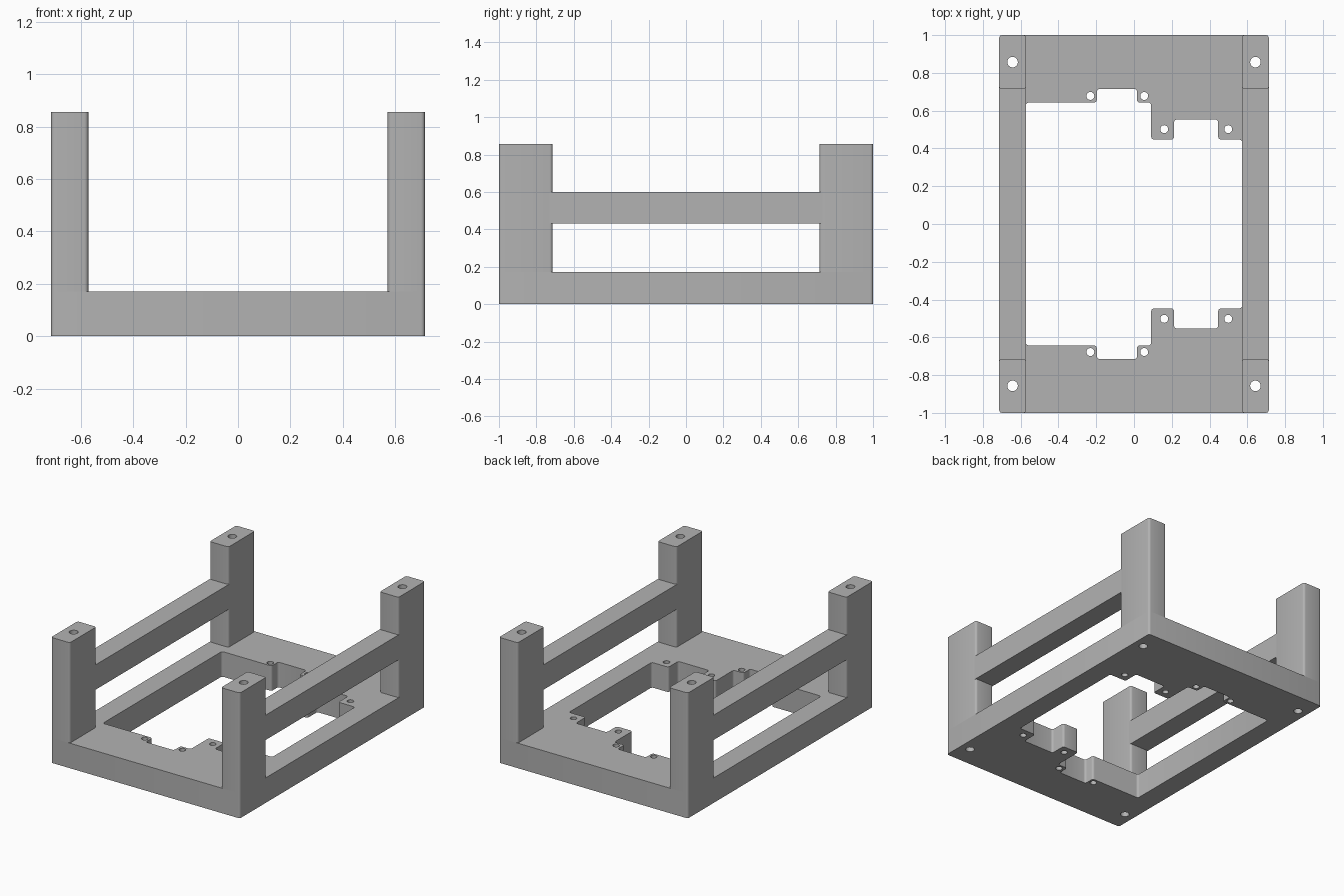
import bpy, bmesh, math
from mathutils import Vector

default = bpy.data.objects.get("Cube")
if default:
    bpy.data.objects.remove(default, do_unlink=True)

# Overall dimensions
HALF_X, HALF_Y = 0.714, 1.0
IN_X, IN_Y = 0.572, 0.714
BASE_TOP, RAIL_LOW, RAIL_HIGH, POST_TOP = 0.171, 0.43, 0.6, 0.857
RADIUS = 0.015

grey = bpy.data.materials.new("plain_grey")
grey.use_nodes = True
colour = (0.448, 0.448, 0.448, 1)
grey.diffuse_color = colour
grey.node_tree.nodes["Principled BSDF"].inputs["Base Color"].default_value = colour


def rounded(points, r=RADIUS, steps=4):
    """Round every right-angled corner of a closed outline."""
    out = []
    pts = [Vector(p) for p in points]
    for i, p in enumerate(pts):
        u = (pts[i - 1] - p).normalized()
        v = (pts[(i + 1) % len(pts)] - p).normalized()
        centre = p + (u + v) * r
        for k in range(steps + 1):
            a = math.pi / 2 * k / steps
            out.append(centre - (v * math.cos(a) + u * math.sin(a)) * r)
    return out


def circle(x, y, r, n=24):
    return [Vector((x + r * math.cos(math.tau * k / n),
                    y + r * math.sin(math.tau * k / n))) for k in range(n)]


def rectangle(x0, x1, y0, y1):
    return [(x0, y0), (x1, y0), (x1, y1), (x0, y1)]


def prism(name, outlines, z0, z1):
    """Extrude an outer outline, with the further outlines as through holes."""
    curve = bpy.data.curves.new(name, 'CURVE')
    curve.dimensions = '2D'
    curve.fill_mode = 'BOTH'
    curve.extrude = (z1 - z0) / 2
    for outline in outlines:
        spline = curve.splines.new('POLY')
        spline.points.add(len(outline) - 1)
        for point, co in zip(spline.points, outline):
            point.co = (co[0], co[1], 0, 1)
        spline.use_cyclic_u = True
    temp = bpy.data.objects.new(name + "_outline", curve)
    mesh = bpy.data.meshes.new_from_object(temp)
    bpy.data.objects.remove(temp)
    bpy.data.curves.remove(curve)

    bm = bmesh.new()
    bm.from_mesh(mesh)
    bmesh.ops.remove_doubles(bm, verts=bm.verts, dist=1e-5)
    bmesh.ops.translate(bm, verts=bm.verts, vec=(0, 0, (z0 + z1) / 2))
    bmesh.ops.recalc_face_normals(bm, faces=bm.faces)
    bm.to_mesh(mesh)
    bm.free()
    mesh.materials.clear()
    mesh.materials.append(grey)

    ob = bpy.data.objects.new(name, mesh)
    bpy.context.collection.objects.link(ob)
    bpy.ops.object.select_all(action='DESELECT')
    ob.select_set(True)
    bpy.context.view_layer.objects.active = ob
    bpy.ops.object.shade_smooth_by_angle(angle=math.radians(35))
    return ob


# Stepped opening: back edge, mirrored to the front edge
back_edge = [(-IN_X, 0.643), (-0.197, 0.643), (-0.197, 0.715), (0.016, 0.715),
             (0.016, 0.643), (0.091, 0.643), (0.091, 0.447), (0.212, 0.447),
             (0.212, 0.553), (0.446, 0.553), (0.446, 0.447), (IN_X, 0.447)]
opening = back_edge + [(x, -y) for x, y in reversed(back_edge)]

# Base plate with opening, mounting holes and post holes
POST_HOLE = (0.643, 0.857, 0.028)
mounts = [(-0.231, 0.678), (0.054, 0.678), (0.16, 0.502), (0.499, 0.502)]
holes = [circle(x, s * y, 0.021) for x, y in mounts for s in (-1, 1)]
holes += [circle(sx * POST_HOLE[0], sy * POST_HOLE[1], POST_HOLE[2])
          for sx in (-1, 1) for sy in (-1, 1)]
prism("base_plate",
      [rounded(rectangle(-HALF_X, HALF_X, -HALF_Y, HALF_Y)), rounded(opening)] + holes,
      0, BASE_TOP)

# Corner posts and side rails
for side, sx in (("left", 1), ("right", -1)):
    x0, x1 = sorted((sx * IN_X, sx * HALF_X))
    for end, sy in (("front", -1), ("back", 1)):
        y0, y1 = sorted((sy * IN_Y, sy * HALF_Y))
        prism(f"{end}_{side}_post",
              [rounded(rectangle(x0, x1, y0, y1)),
               circle(sx * POST_HOLE[0], sy * POST_HOLE[1], POST_HOLE[2])],
              BASE_TOP, POST_TOP)
    reach = IN_Y + RADIUS
    prism(f"{side}_rail", [rectangle(x0, x1, -reach, reach)], RAIL_LOW, RAIL_HIGH)
